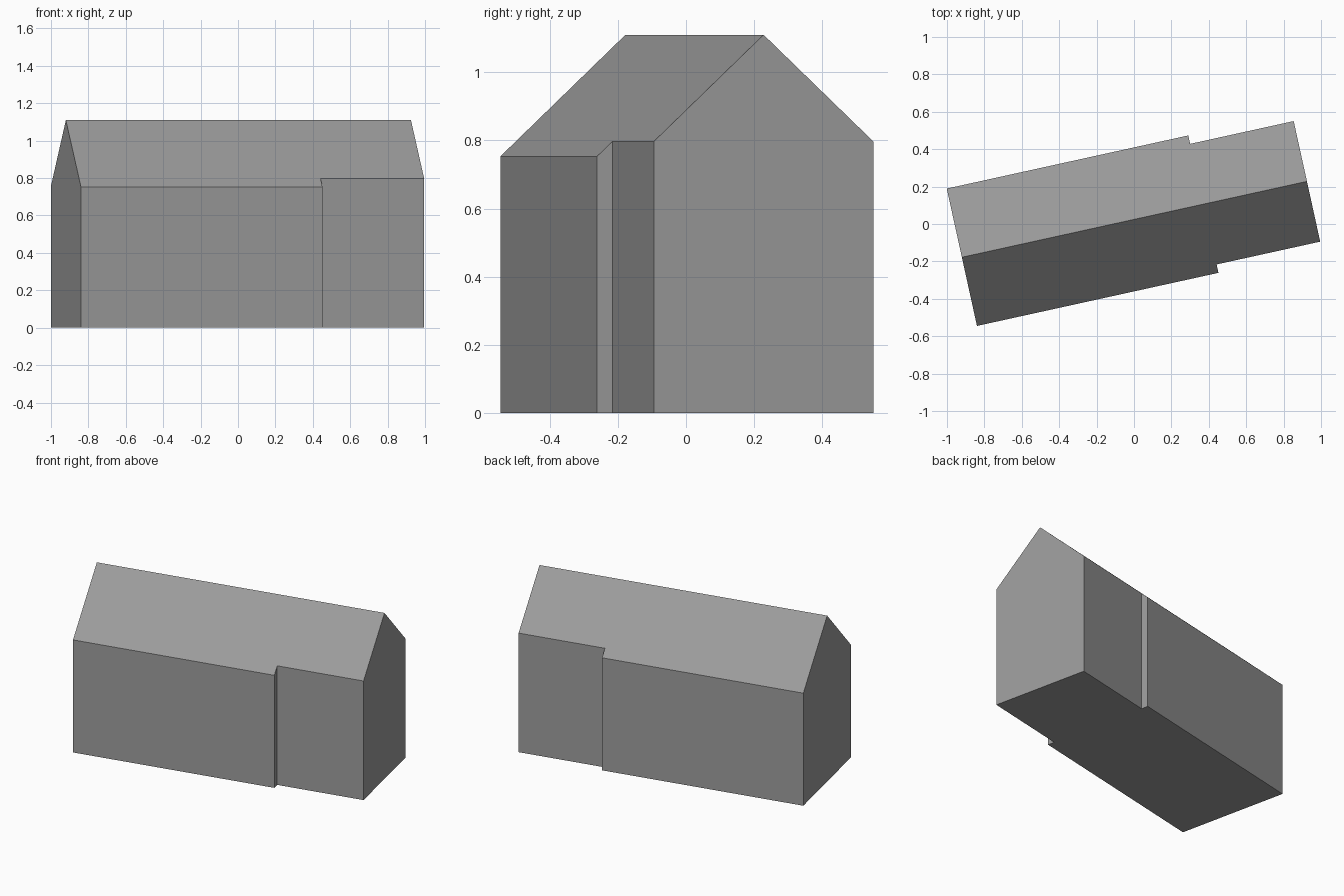
import bpy, bmesh, math
from mathutils import Matrix, Vector

if "Cube" in bpy.data.objects:
    bpy.data.objects.remove(bpy.data.objects["Cube"], do_unlink=True)

# Dimensions in the building's own frame (length along x)
WEST, STEP, EAST = -0.937, 0.385, 0.952
WIDE, NARROW = 0.376, 0.33
RIDGE, EAVE = 1.11, 0.753

grey = bpy.data.materials.new("plain_grey")
grey.use_nodes = True
colour = (0.33, 0.33, 0.33, 1)
grey.diffuse_color = colour
grey.node_tree.nodes["Principled BSDF"].inputs["Base Color"].default_value = colour

# Stepped floor plan, mirrored across the long axis
side = [(WEST, WIDE), (STEP, WIDE), (STEP, NARROW), (EAST, NARROW)]
plan = [(x, -y) for x, y in side] + side[::-1]

bm = bmesh.new()
floor = bm.faces.new([bm.verts.new((x, y, 0)) for x, y in plan])
walls = bmesh.ops.extrude_face_region(bm, geom=[floor], use_keep_orig=True)
top = [g for g in walls["geom"] if isinstance(g, bmesh.types.BMVert)]
bmesh.ops.translate(bm, verts=top, vec=(0, 0, RIDGE + 0.2))

# Cut the block down to the two roof slopes
for s in (-1, 1):
    normal = Vector((0, s * (RIDGE - EAVE), WIDE)).normalized()
    cut = bmesh.ops.bisect_plane(
        bm, geom=bm.verts[:] + bm.edges[:] + bm.faces[:],
        plane_co=(0, 0, RIDGE), plane_no=normal, clear_outer=True)
    rim = [g for g in cut["geom_cut"] if isinstance(g, bmesh.types.BMEdge)]
    bmesh.ops.holes_fill(bm, edges=[e for e in rim if e.is_boundary], sides=0)
bmesh.ops.recalc_face_normals(bm, faces=bm.faces[:])

# Turn the building on its plot
turn = Matrix.Rotation(math.radians(12.4), 4, "Z")
bmesh.ops.transform(bm, matrix=turn @ Matrix.Translation((0, 0.024, 0)), verts=bm.verts[:])

mesh = bpy.data.meshes.new("gabled_building")
bm.to_mesh(mesh)
bm.free()
mesh.materials.append(grey)
building = bpy.data.objects.new("gabled_building", mesh)
bpy.context.collection.objects.link(building)
